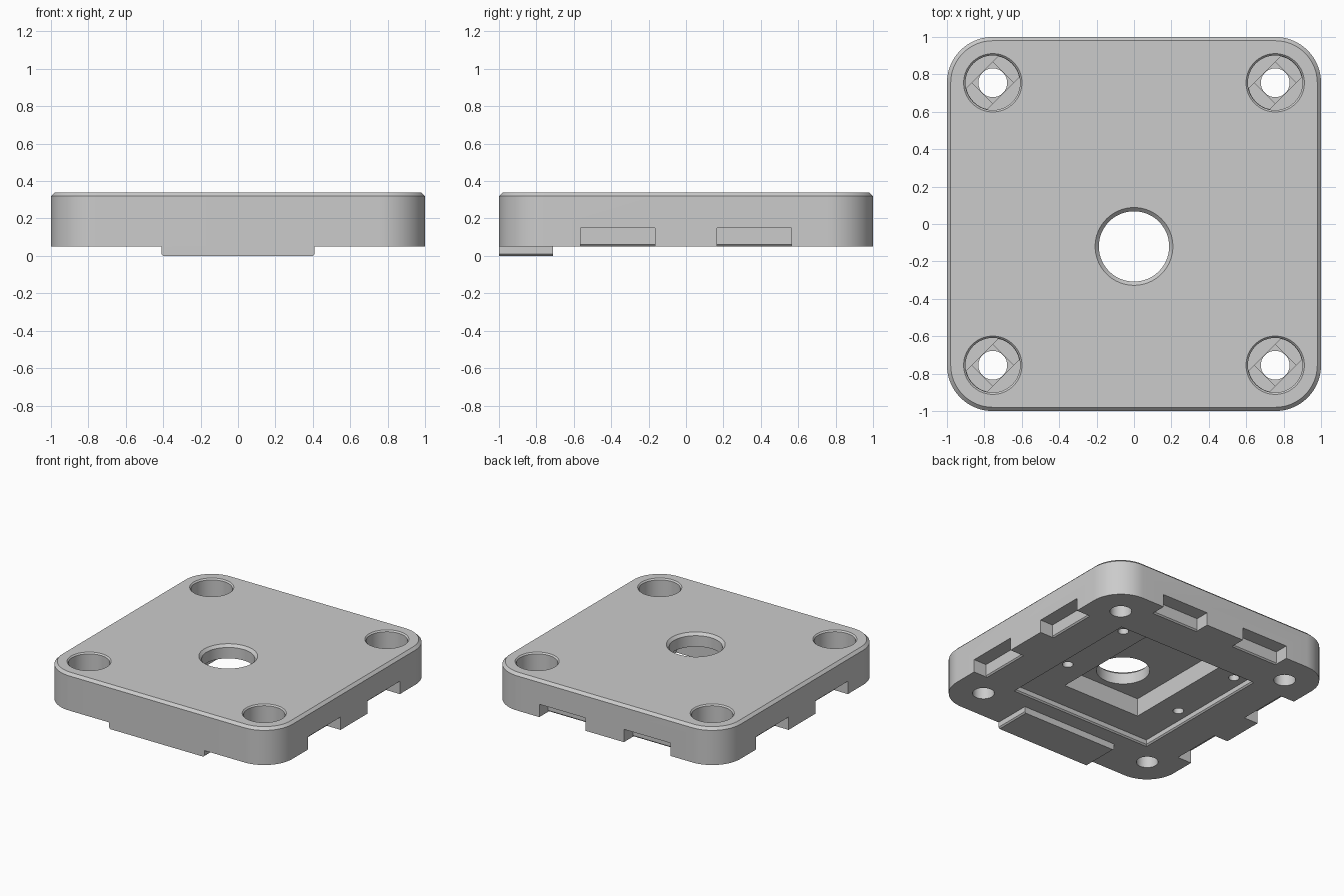
import bpy, bmesh, math
from mathutils import Matrix

cube = bpy.data.objects.get("Cube")
if cube:
    bpy.data.objects.remove(cube, do_unlink=True)

# One plain grey material
grey = bpy.data.materials.new("matte_grey")
grey.use_nodes = True
grey.diffuse_color = (0.6, 0.6, 0.6, 1)
grey.node_tree.nodes["Principled BSDF"].inputs["Base Color"].default_value = grey.diffuse_color


def circle(r, n=64):
    return [(r * math.cos(math.tau * i / n), r * math.sin(math.tau * i / n)) for i in range(n)]


def rect(hx, hy):
    return [(-hx, -hy), (hx, -hy), (hx, hy), (-hx, hy)]


def rounded_square(half, r, n=16):
    pts = []
    for k, (sx, sy) in enumerate([(1, 1), (-1, 1), (-1, -1), (1, -1)]):
        for i in range(n + 1):
            a = math.pi / 2 * (k + i / n)
            pts.append((sx * (half - r) + r * math.cos(a), sy * (half - r) + r * math.sin(a)))
    return pts


def loft(name, rings, matrix=Matrix()):
    """Closed solid through a stack of (outline, height) rings."""
    bm = bmesh.new()
    loops = [[bm.verts.new((x, y, z)) for x, y in pts] for pts, z in rings]
    for a, b in zip(loops, loops[1:]):
        for i in range(len(a)):
            j = (i + 1) % len(a)
            bm.faces.new((a[i], a[j], b[j], b[i]))
    bm.faces.new(loops[0][::-1])
    bm.faces.new(loops[-1])
    bm.transform(matrix)
    bmesh.ops.recalc_face_normals(bm, faces=bm.faces)
    mesh = bpy.data.meshes.new(name)
    bm.to_mesh(mesh)
    bm.free()
    mesh.materials.append(grey)
    obj = bpy.data.objects.new(name, mesh)
    bpy.context.collection.objects.link(obj)
    return obj


def cut(target, cutter):
    """Subtract the cutter and discard it."""
    mod = target.modifiers.new("cut", "BOOLEAN")
    mod.operation = "DIFFERENCE"
    mod.solver = "EXACT"
    mod.object = cutter
    bpy.context.view_layer.objects.active = target
    bpy.ops.object.modifier_apply(modifier=mod.name)
    bpy.data.objects.remove(cutter, do_unlink=True)


BOTTOM, TOP = 0.05, 0.34

# Plate with rounded corners and a chamfered top rim
plate = loft("cover_plate", [
    (rounded_square(1, 0.245), BOTTOM),
    (rounded_square(1, 0.245), TOP - 0.02),
    (rounded_square(0.98, 0.225), TOP)])

# Shallow square recess underneath, with a slightly chamfered edge
cut(plate, loft("recess", [
    (rect(0.62, 0.6), BOTTOM - 0.01),
    (rect(0.6, 0.58), BOTTOM + 0.01),
    (rect(0.6, 0.58), 0.095)]))

# Deeper pocket inside the recess
cut(plate, loft("pocket", [(rect(0.335, 0.465), 0.08), (rect(0.335, 0.465), 0.235)],
                Matrix.Translation((0, 0.105, 0))))

# Main round opening, chamfered at the top
cut(plate, loft("centre_hole", [
    (circle(0.188), 0.1), (circle(0.188), TOP - 0.02), (circle(0.228), TOP + 0.02)],
    Matrix.Translation((0, -0.12, 0))))

# Corner screw holes with counterbores and two small steps around each hole
for sx in (-1, 1):
    for sy in (-1, 1):
        place = Matrix.Translation((sx * 0.755, sy * 0.755, 0))
        turned = place @ Matrix.Rotation(math.radians(45), 4, "Z")
        cut(plate, loft("screw_hole", [
            (circle(0.077), 0), (circle(0.077), 0.16), (circle(0.146), 0.16),
            (circle(0.146), TOP - 0.01), (circle(0.166), TOP + 0.01)], place))
        slot = [(x, max(-0.079, min(0.079, y))) for x, y in circle(0.144)]
        cut(plate, loft("step_slot", [(slot, 0.15), (slot, 0.17)], turned))
        cut(plate, loft("step_square", [(rect(0.079, 0.079), 0.14), (rect(0.079, 0.079), 0.155)], turned))

# Small blind holes in the recess floor
for x in (-0.51, 0.51):
    for y in (-0.12, 0.49):
        cut(plate, loft("blind_hole", [(circle(0.038, 32), 0.08), (circle(0.038, 32), 0.22)],
                        Matrix.Translation((x, y, 0))))

# Pairs of notches in the lower edge of the left, back and right sides
profile = [(1.1, 0.03), (0.86, 0.03), (0.89, 0.06), (0.89, 0.15), (1.1, 0.15)]
upright = Matrix.Rotation(math.radians(90), 4, "X")
for angle in (0, 90, 180):
    for start in (-0.565, 0.165):
        cut(plate, loft("notch", [(profile, start), (profile, start + 0.4)],
                        Matrix.Rotation(math.radians(angle), 4, "Z") @ upright))

# Tab below the front edge, chamfered at both ends
tab_profile = [(-0.4, 0), (0.4, 0), (0.41, 0.01), (0.41, BOTTOM), (-0.41, BOTTOM), (-0.41, 0.01)]
tab = loft("front_tab", [(tab_profile, 0.71), (tab_profile, 1)], upright)

# Smooth the round walls, keep the edges sharp
bpy.ops.object.select_all(action="DESELECT")
for obj in (plate, tab):
    obj.select_set(True)
bpy.context.view_layer.objects.active = plate
bpy.ops.object.shade_smooth_by_angle(angle=math.radians(30))
